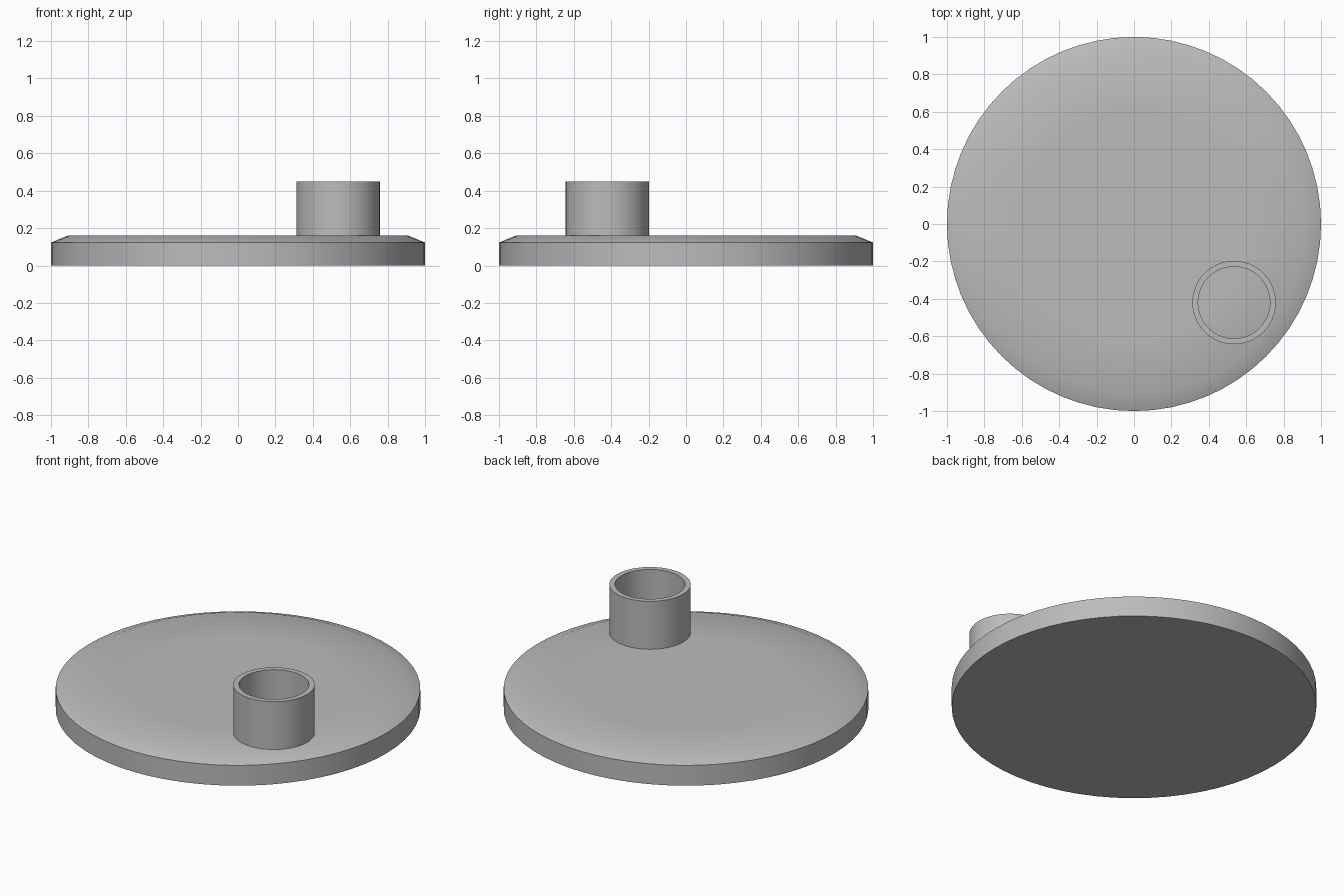
import bpy, math

cube = bpy.data.objects.get("Cube")
if cube:
    bpy.data.objects.remove(cube, do_unlink=True)

# Single grey material
grey = bpy.data.materials.new("plain grey")
grey.use_nodes = True
colour = (0.5, 0.5, 0.5, 1)
grey.diffuse_color = colour
grey.node_tree.nodes["Principled BSDF"].inputs["Base Color"].default_value = colour


def lathe(name, profile, centre=(0, 0), sides=64):
    """Revolve (radius, height) points; zero radius closes an end."""
    verts, faces, rings = [], [], []
    for r, z in profile:
        count = sides if r > 0 else 1
        rings.append([len(verts) + i for i in range(count)])
        for i in range(count):
            a = math.tau * i / sides
            verts.append((r * math.cos(a), r * math.sin(a), z))
    for low, high in zip(rings, rings[1:]):
        for i in range(sides):
            j = (i + 1) % sides
            corners = [low[i % len(low)], low[j % len(low)],
                       high[j % len(high)], high[i % len(high)]]
            faces.append(list(dict.fromkeys(corners)))
    mesh = bpy.data.meshes.new(name)
    mesh.from_pydata(verts, [], faces)
    mesh.materials.append(grey)
    obj = bpy.data.objects.new(name, mesh)
    obj.location = (*centre, 0)
    bpy.context.collection.objects.link(obj)
    bpy.ops.object.select_all(action="DESELECT")
    obj.select_set(True)
    bpy.context.view_layer.objects.active = obj
    bpy.ops.object.shade_smooth_by_angle(angle=math.radians(30))
    return obj


# Round plate with a shallow chamfer around its top
lathe("base_plate", [(0, 0), (1, 0), (1, 0.123), (0.91, 0.16), (0.6, 0.16), (0, 0.16)])

# Open tube standing off-centre on the plate
lathe("tube", [(0.223, 0.16), (0.223, 0.45), (0.192, 0.45), (0.192, 0.16)],
      centre=(0.535, -0.42))
